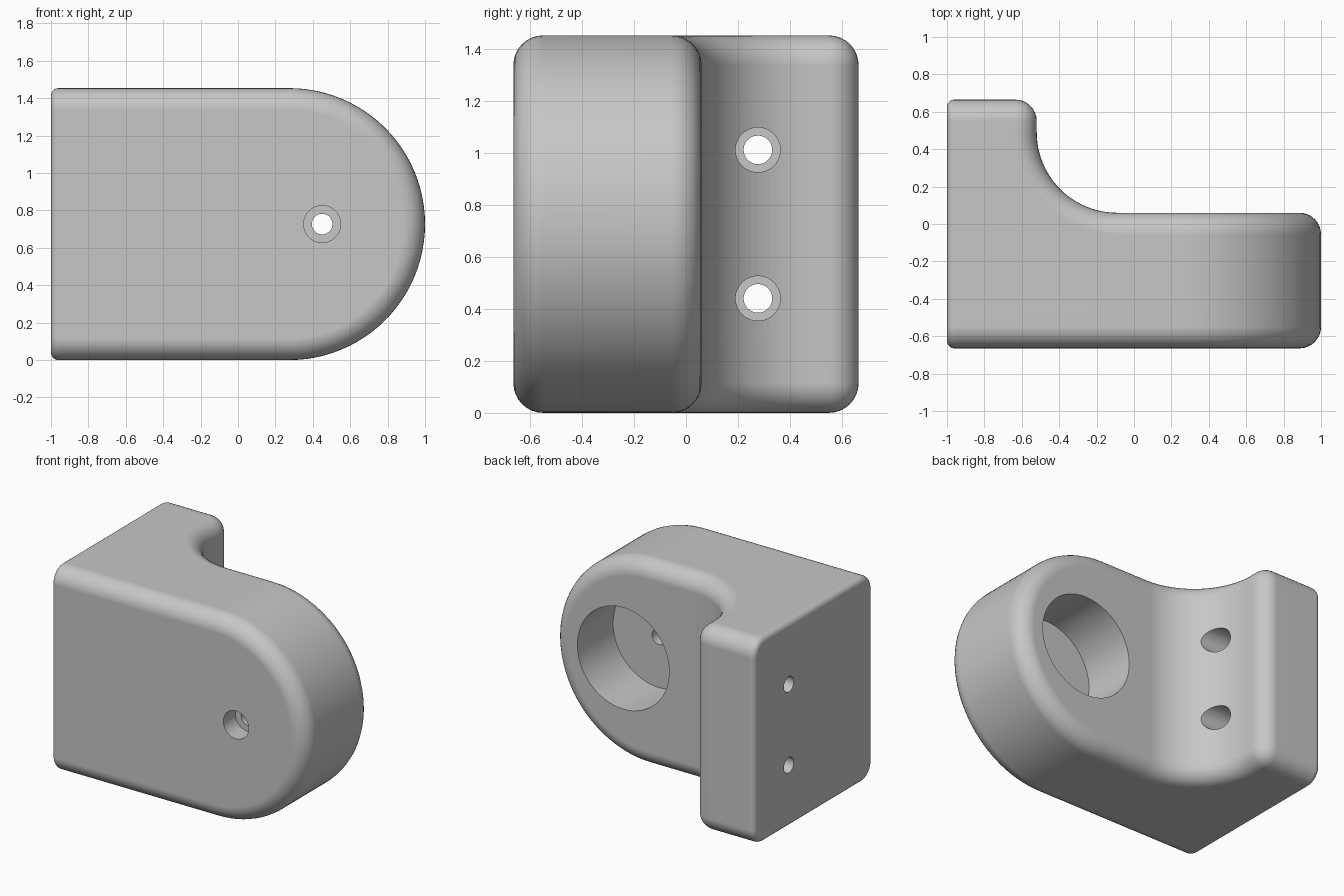
import bpy, bmesh
from math import sin, cos, pi, radians
from mathutils import Matrix, Vector

cube = bpy.data.objects.get("Cube")
if cube:
    bpy.data.objects.remove(cube, do_unlink=True)

HEIGHT = 1.454          # overall height
DEPTH = 0.665           # half depth
BACK = 0.06             # back face of the thick arm
WALL = -0.52            # inner face of the mounting wall
ROUND = 0.115           # large edge rounding
SMALL = 0.04            # small rounding around the mounting face
R = HEIGHT / 2          # radius of the round end
MID = R


def arc(cx, cy, r, a0, a1, n):
    """Points along a circular arc, angles in degrees."""
    angles = [radians(a0 + (a1 - a0) * i / n) for i in range(n + 1)]
    return [(cx + r * cos(a), cy + r * sin(a)) for a in angles]


def make_object(name, bm):
    bmesh.ops.recalc_face_normals(bm, faces=bm.faces)
    mesh = bpy.data.meshes.new(name)
    bm.to_mesh(mesh)
    bm.free()
    obj = bpy.data.objects.new(name, mesh)
    bpy.context.collection.objects.link(obj)
    return obj


def prism(name, points, place, offset):
    """Extrude a 2D outline placed in space along an offset."""
    bm = bmesh.new()
    face = bm.faces.new([bm.verts.new(place(u, v)) for u, v in points])
    new = bmesh.ops.extrude_face_region(bm, geom=[face])["geom"]
    verts = [g for g in new if isinstance(g, bmesh.types.BMVert)]
    bmesh.ops.translate(bm, verts=verts, vec=offset)
    return make_object(name, bm)


def rod(axis, start, end, r, a, b):
    """Cylinder cutter along x or y, with its other coordinates at a, b."""
    bm = bmesh.new()
    bmesh.ops.create_cone(bm, cap_ends=True, segments=64, radius1=r, radius2=r,
                          depth=end - start)
    mid = (start + end) / 2
    if axis == "x":
        turn, pos = Matrix.Rotation(pi / 2, 4, "Y"), Vector((mid, a, b))
    else:
        turn, pos = Matrix.Rotation(pi / 2, 4, "X"), Vector((a, mid, b))
    bmesh.ops.transform(bm, matrix=Matrix.Translation(pos) @ turn, verts=bm.verts)
    return make_object("cutter", bm)


def combine(obj, other, operation):
    mod = obj.modifiers.new("combine", "BOOLEAN")
    mod.operation, mod.object, mod.solver = operation, other, "EXACT"
    bpy.context.view_layer.objects.active = obj
    bpy.ops.object.modifier_apply(modifier=mod.name)
    bpy.data.objects.remove(other, do_unlink=True)


# Plan outline: mounting wall, concave sweep, thick arm
fillet = 0.43
plan = [(-1, -DEPTH), (1.3, -DEPTH), (1.3, BACK)]
plan += arc(WALL + fillet, BACK + fillet, fillet, 270, 180, 24)
plan += [(WALL, DEPTH), (-1, DEPTH)]
bracket = prism("bracket_body", plan, lambda u, v: (u, v, -0.3), (0, 0, 2))

# Front outline: straight sides with a half-round end
side = [(-1.3, HEIGHT), (-1.3, 0)] + arc(1 - R, MID, R, -90, 90, 48)
outline = prism("outline", side, lambda u, v: (u, -1, v), (0, 2, 0))
combine(bracket, outline, "INTERSECT")

# Round the edges: large everywhere, small around the mounting face
bm = bmesh.new()
bm.from_mesh(bracket.data)
bmesh.ops.remove_doubles(bm, verts=bm.verts, dist=1e-5)
bmesh.ops.dissolve_limit(bm, angle_limit=radians(0.5), verts=bm.verts, edges=bm.edges)


def on_mount(edge):
    return all(v.co.x < -0.999 for v in edge.verts)


def round_edges(edges, width, segments):
    bmesh.ops.bevel(bm, geom=edges, offset=width, offset_type="OFFSET",
                    segments=segments, profile=0.5, affect="EDGES",
                    clamp_overlap=False)


sharp = [e for e in bm.edges
         if not on_mount(e) and e.calc_face_angle(0) > radians(40)]
round_edges(sharp, ROUND, 8)
mount = [e for e in bm.edges
         if on_mount(e) and e.calc_face_angle(0) > radians(40)]
round_edges(mount, SMALL, 5)
bmesh.ops.recalc_face_normals(bm, faces=bm.faces)
bm.to_mesh(bracket.data)
bm.free()

# Large blind bore at the back, counterbore in front, small through hole
BORE_X = 0.45
for start, end, r in ((-0.34, 0.5, 0.36), (-1, -0.53, 0.099), (-0.8, 0, 0.055)):
    combine(bracket, rod("y", start, end, r, BORE_X, MID), "DIFFERENCE")

# Two counterbored screw holes through the mounting wall
for z in (MID - 0.286, MID + 0.286):
    combine(bracket, rod("x", -0.78, -0.2, 0.086, 0.277, z), "DIFFERENCE")
    combine(bracket, rod("x", -1.2, -0.6, 0.055, 0.277, z), "DIFFERENCE")

# Plain grey finish
GREY = (0.57, 0.57, 0.57, 1)
mat = bpy.data.materials.new("plain grey")
mat.use_nodes = True
mat.diffuse_color = GREY
for node in mat.node_tree.nodes:
    if node.type == "BSDF_PRINCIPLED":
        node.inputs["Base Color"].default_value = GREY
bracket.data.materials.clear()
bracket.data.materials.append(mat)
for poly in bracket.data.polygons:
    poly.material_index = 0

# Smooth curves, crisp hole rims
bpy.ops.object.select_all(action="DESELECT")
bracket.select_set(True)
bpy.context.view_layer.objects.active = bracket
bpy.ops.object.shade_smooth_by_angle(angle=radians(30))
normals = bracket.modifiers.new("even_shading", "WEIGHTED_NORMAL")
normals.keep_sharp = True
